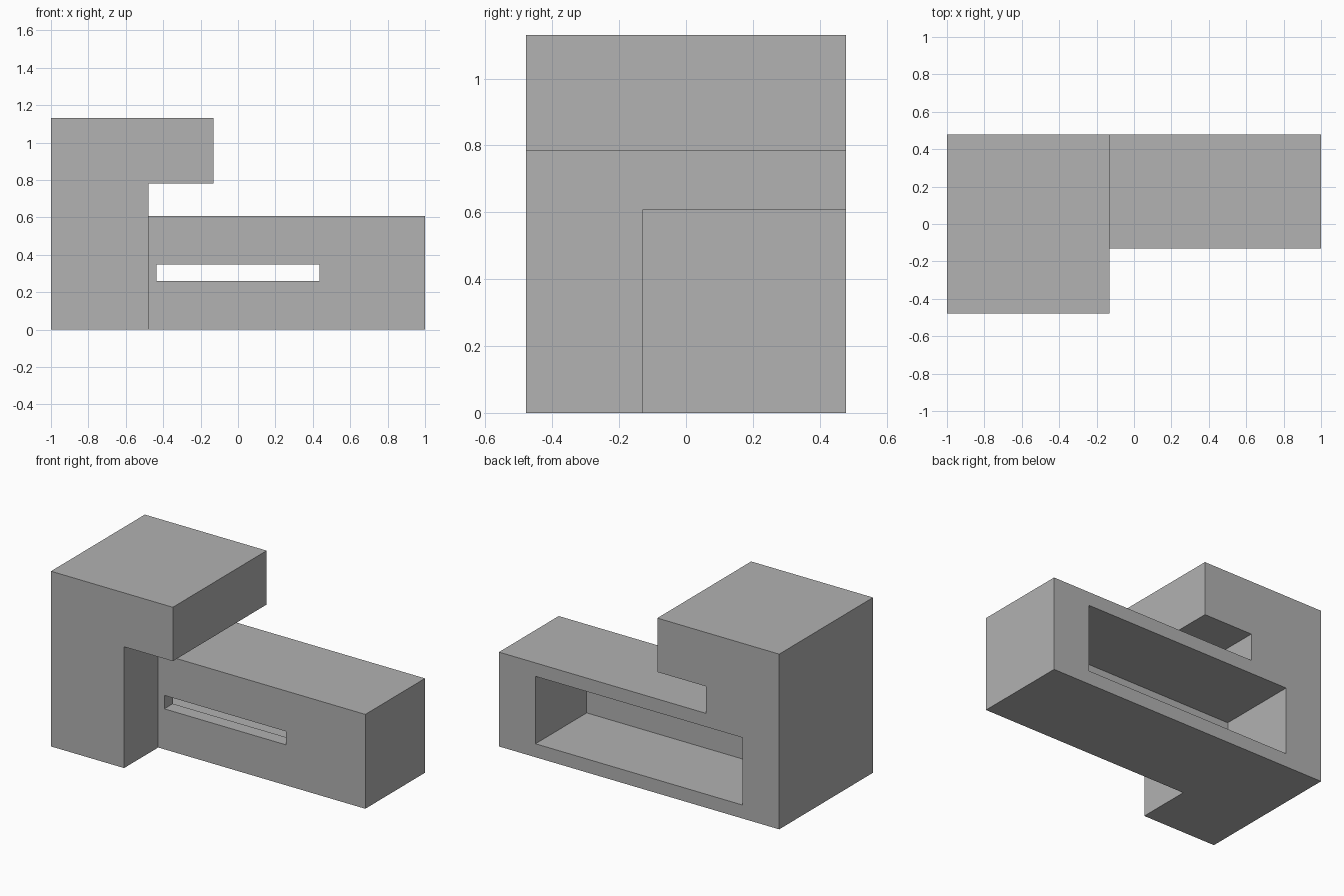
import bpy
import bmesh

cube = bpy.data.objects.get("Cube")
if cube:
    bpy.data.objects.remove(cube, do_unlink=True)

U = 2 / 23            # design module: the model is 23 modules long
BACK = 5.5            # back plane, in modules
FRONT = -5.5          # front plane of the tower
BEAM_FRONT = -1.5     # front plane of the beam

grey = bpy.data.materials.new("plain grey")
grey.use_nodes = True
grey.diffuse_color = (0.445, 0.445, 0.445, 1)
grey.node_tree.nodes["Principled BSDF"].inputs["Base Color"].default_value = grey.diffuse_color


def prism(name, profile, y0, y1):
    """Extrude an x-z profile (in modules) from y0 to y1."""
    bm = bmesh.new()
    face = bm.faces.new([bm.verts.new((x * U, y0 * U, z * U)) for x, z in profile])
    ext = bmesh.ops.extrude_face_region(bm, geom=[face])
    moved = [v for v in ext["geom"] if isinstance(v, bmesh.types.BMVert)]
    bmesh.ops.translate(bm, verts=moved, vec=(0, (y1 - y0) * U, 0))
    bmesh.ops.recalc_face_normals(bm, faces=bm.faces)
    mesh = bpy.data.meshes.new(name)
    bm.to_mesh(mesh)
    bm.free()
    mesh.materials.append(grey)
    obj = bpy.data.objects.new(name, mesh)
    bpy.context.collection.objects.link(obj)
    return obj


def rect(x0, x1, z0, z1):
    return [(x0, z0), (x1, z0), (x1, z1), (x0, z1)]


def combine(target, tool, operation):
    """Apply a boolean to target and remove the tool."""
    tool.hide_render = True
    mod = target.modifiers.new(operation.title(), "BOOLEAN")
    mod.operation = operation
    mod.solver = "EXACT"
    mod.object = tool
    bpy.context.view_layer.objects.active = target
    bpy.ops.object.modifier_apply(modifier=mod.name)
    bpy.data.objects.remove(tool, do_unlink=True)


# Tower with overhanging top
body = prism("tower_and_beam",
             [(-11.5, 0), (-5.5, 0), (-5.5, 9), (-1.5, 9), (-1.5, 13), (-11.5, 13)],
             FRONT, BACK)

# Long low beam
combine(body, prism("beam", rect(-8, 11.5, 0, 7), BEAM_FRONT, BACK), "UNION")

# Deep recess open to the back, leaving walls one module thick
combine(body, prism("recess_cutter", rect(-8.5, 8.5, 1, 6), BEAM_FRONT + 1, BACK + 1), "DIFFERENCE")

# Narrow slot through the front wall
combine(body, prism("slot_cutter", rect(-5, 5, 3, 4), BEAM_FRONT - 1, BEAM_FRONT + 2), "DIFFERENCE")
